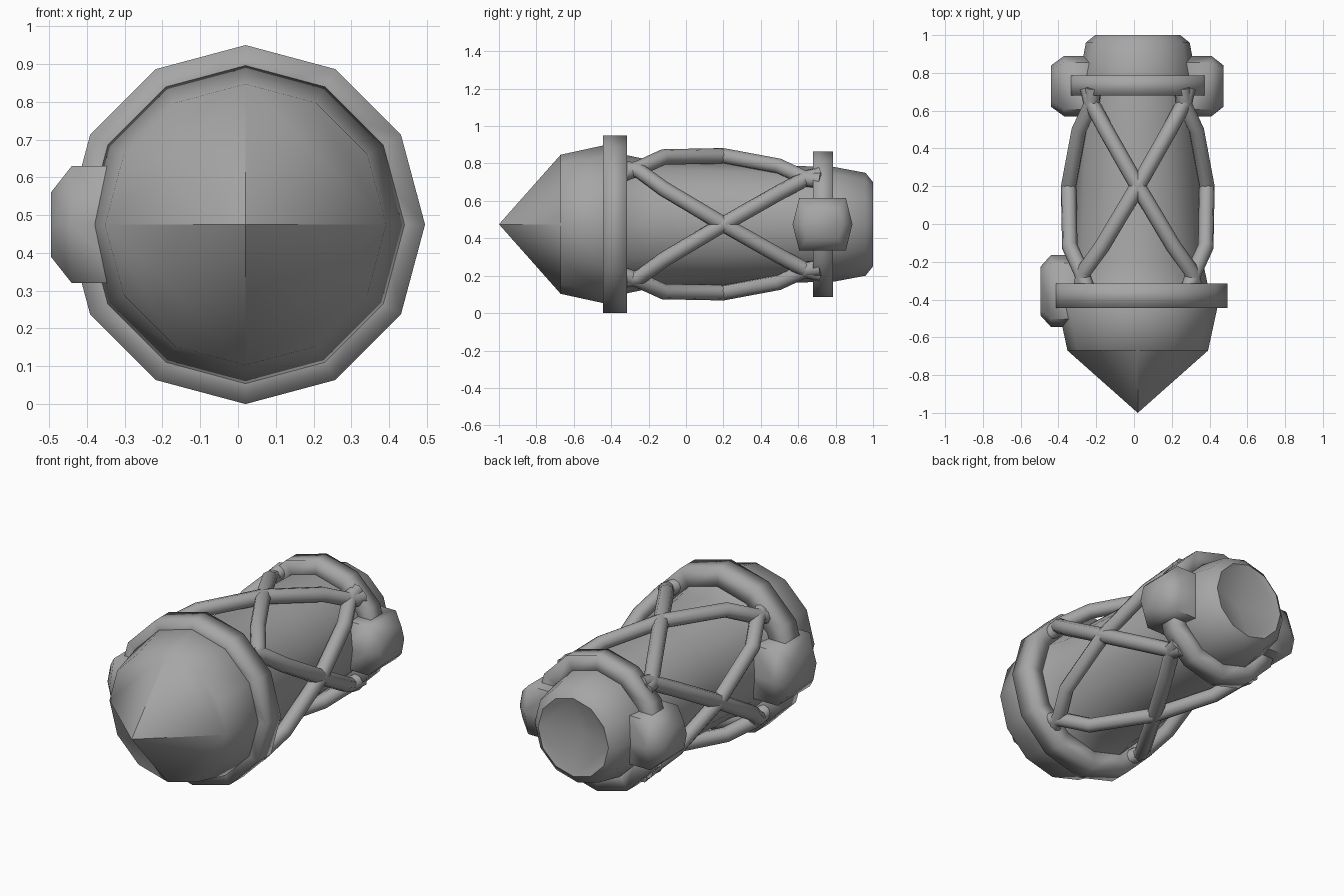
import bpy, bmesh, math
from mathutils import Vector, Matrix

if "Cube" in bpy.data.objects:
    bpy.data.objects.remove(bpy.data.objects["Cube"])

SIDES = 12
AXIS = Vector((0.02, 0, 0.475))   # centre line of the casing, along y

grey = bpy.data.materials.new("plain grey")
grey.use_nodes = True
grey.diffuse_color = (0.38, 0.38, 0.38, 1)
grey.node_tree.nodes["Principled BSDF"].inputs["Base Color"].default_value = (0.38, 0.38, 0.38, 1)


def add_object(name, mesh, angle=180):
    mesh.materials.clear()
    mesh.materials.append(grey)
    obj = bpy.data.objects.new(name, mesh)
    bpy.context.collection.objects.link(obj)
    bpy.ops.object.select_all(action='DESELECT')
    obj.select_set(True)
    bpy.context.view_layer.objects.active = obj
    bpy.ops.object.shade_smooth()
    if angle < 180:
        bpy.ops.object.shade_smooth_by_angle(angle=math.radians(angle))
    return obj


def mesh_from(bm, name):
    bmesh.ops.recalc_face_normals(bm, faces=bm.faces)
    mesh = bpy.data.meshes.new(name)
    bm.to_mesh(mesh)
    bm.free()
    return mesh


def bridge(bm, loops):
    for a, b in zip(loops, loops[1:]):
        n = len(a)
        for i in range(n):
            j = (i + 1) % n
            bm.faces.new((a[i], a[j], b[j], b[i]))


def circle(bm, y, r):
    turn = 2 * math.pi / SIDES
    return [bm.verts.new(AXIS + Vector((r * math.sin(i * turn), y, r * math.cos(i * turn))))
            for i in range(SIDES)]


# Casing: pointed nose, long barrel, dished tail; each end is four wide facets
def casing(profile, nose_y, tail_y):
    bm = bmesh.new()
    loops = [circle(bm, y, r) for y, r in profile]
    bridge(bm, loops)
    for y, loop in ((nose_y, loops[0]), (tail_y, loops[-1])):
        tip = bm.verts.new(AXIS + Vector((0, y, 0)))
        for q in range(0, SIDES, 3):
            bm.faces.new([tip] + [loop[(q + k) % SIDES] for k in range(4)])
    return add_object("casing", mesh_from(bm, "casing"), 50)


casing([(-0.67, 0.372), (-0.44, 0.422), (-0.32, 0.37), (-0.2, 0.345), (0.2, 0.33),
        (0.5, 0.315), (0.8, 0.305), (0.96, 0.275), (1.0, 0.225)], -1.0, 0.91)


# Hoops around the casing
def hoop(name, y0, y1, inner, outer):
    bm = bmesh.new()
    loops = [circle(bm, y, r) for y, r in ((y0, inner), (y0, outer), (y1, outer), (y1, inner))]
    bridge(bm, loops + loops[:1])
    add_object(name, mesh_from(bm, name))


hoop("front_hoop", -0.445, -0.315, 0.36, 0.475)
hoop("rear_hoop", 0.68, 0.785, 0.28, 0.39)


# Bulging hexagonal blocks on the sides
def block(name, side, x_in, x_mid, x_out, y, half_y, half_z):
    bm = bmesh.new()
    loops = []
    for x, ky, kz in ((x_in, 1, 1), (x_mid, 1, 1), (x_out, 0.68, 0.55)):
        outline = ((-1, 0), (-0.78, 1), (0.78, 1), (1, 0), (0.78, -1), (-0.78, -1))
        loops.append([bm.verts.new((AXIS.x + side * x, y + a * half_y * ky,
                                    AXIS.z + b * half_z * kz)) for a, b in outline])
    bridge(bm, loops)
    bm.faces.new(loops[0])
    bm.faces.new(loops[-1])
    add_object(name, mesh_from(bm, name), 60)


block("left_rear_block", 1, 0.25, 0.39, 0.455, 0.73, 0.16, 0.14)
block("right_rear_block", -1, 0.25, 0.39, 0.46, 0.73, 0.16, 0.14)
block("right_front_block", -1, 0.3, 0.46, 0.515, -0.355, 0.19, 0.155)

# Crossed straps: (across, along, outward) path, mirrored and turned to four sides
PATH = [(0.30, -0.34, 0.27), (0.285, -0.25, 0.30), (0.19, -0.12, 0.36), (0, 0.2, 0.366),
        (-0.17, 0.5, 0.31), (-0.25, 0.65, 0.24), (-0.265, 0.72, 0.235)]


def strap(name, mirror, quarter):
    curve = bpy.data.curves.new(name, 'CURVE')
    curve.dimensions = '3D'
    curve.bevel_depth = 0.042
    curve.bevel_resolution = 2
    curve.use_fill_caps = True
    spline = curve.splines.new('POLY')
    spline.points.add(len(PATH) - 1)
    turn = Matrix.Rotation(quarter * math.pi / 2, 3, 'Y')
    for point, (u, y, v) in zip(spline.points, PATH):
        point.co = (*(AXIS + turn @ Vector((mirror * u, y, v))), 1)
    helper = bpy.data.objects.new(name + "_path", curve)
    bpy.context.collection.objects.link(helper)
    bpy.context.view_layer.update()
    graph = bpy.context.evaluated_depsgraph_get()
    mesh = bpy.data.meshes.new_from_object(helper.evaluated_get(graph))
    bpy.data.objects.remove(helper)
    add_object(name, mesh, 60)


for quarter, place in enumerate(("top", "left", "bottom", "right")):
    strap(place + "_strap_a", 1, quarter)
    strap(place + "_strap_b", -1, quarter)
